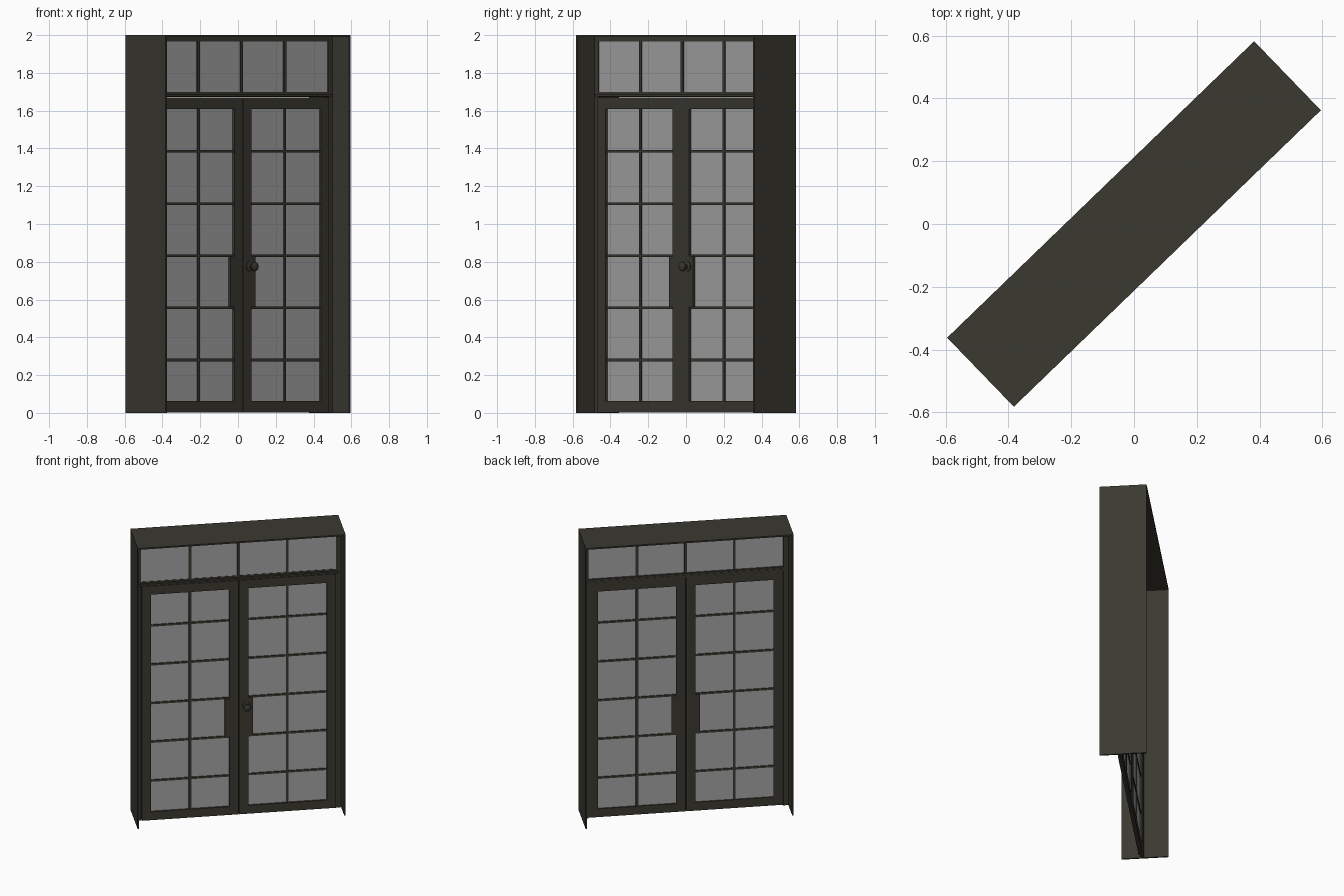
import bpy, bmesh, math
from mathutils import Matrix

if "Cube" in bpy.data.objects:
    bpy.data.objects.remove(bpy.data.objects["Cube"])

# The whole doorway is modelled square-on, then turned about z
TURN = Matrix.Rotation(math.radians(44), 4, 'Z')


def material(name, rgb):
    m = bpy.data.materials.new(name)
    m.diffuse_color = (*rgb, 1)
    m.use_nodes = True
    m.node_tree.nodes["Principled BSDF"].inputs["Base Color"].default_value = m.diffuse_color
    return m


WOOD = material("dark_olive_paint", (0.042, 0.040, 0.030))
GLASS = material("grey_glass", (0.38, 0.38, 0.38))


def finish(name, bm, mat):
    bmesh.ops.recalc_face_normals(bm, faces=bm.faces)
    bm.transform(TURN)
    me = bpy.data.meshes.new(name)
    bm.to_mesh(me)
    bm.free()
    me.materials.append(mat)
    ob = bpy.data.objects.new(name, me)
    bpy.context.collection.objects.link(ob)
    return ob


def boxes(name, mat, spans):
    """One object made of boxes given as (x0, x1, y0, y1, z0, z1)."""
    bm = bmesh.new()
    for x0, x1, y0, y1, z0, z1 in spans:
        m = Matrix.Translation(((x0 + x1) / 2, (y0 + y1) / 2, (z0 + z1) / 2))
        m = m @ Matrix.Diagonal((x1 - x0, y1 - y0, z1 - z0, 1))
        bmesh.ops.create_cube(bm, size=1, matrix=m)
    return finish(name, bm, mat)


W, D, H = 0.68, 0.153, 2.0        # half width, half depth, height
T = 0.01                          # casing thickness
FRAME = (-0.027, -0.006)          # front and back of the fixed frame
LEAF = (-0.037, -0.010)           # front and back of the leaves
BAR = (-0.030, -0.014)            # front and back of glazing bars
PANE = (-0.024, -0.020)           # front and back of the glass

# Deep casing: two sides and a head, open at the bottom
boxes("casing", WOOD, [(-W, -W + T, -D, D, 0, H),
                       (W - T, W, -D, D, 0, H),
                       (-W + T, W - T, -D, D, H - T, H)])

# Fixed frame with the transom rail and its small moulding
boxes("fixed_frame", WOOD, [(-W + T, -0.637, *FRAME, 0, H - T),
                            (0.637, W - T, *FRAME, 0, H - T),
                            (-0.637, 0.637, *FRAME, 1.965, H - T),
                            (-0.637, 0.637, *FRAME, 1.672, 1.70),
                            (-0.65, 0.65, -0.042, -0.004, 1.675, 1.688)])

# Transom window
boxes("transom_bars", WOOD, [(x - 0.009, x + 0.009, *BAR, 1.70, 1.965)
                             for x in (-0.318, 0, 0.318)])
boxes("transom_glass", GLASS, [(-0.637, 0.637, *PANE, 1.70, 1.965)])

# Two glazed leaves, mirrored about the middle
for side, s in (("left", -1), ("right", 1)):
    def sp(x0, x1, y, z0, z1):
        a, b = sorted((s * x0, s * x1))
        return (a, b, *y, z0, z1)
    boxes(side + "_leaf", WOOD, [sp(0.0015, 0.063, LEAF, 0.003, 1.67),
                                 sp(0.575, 0.635, LEAF, 0.003, 1.67),
                                 sp(0.063, 0.575, LEAF, 0.003, 0.062),
                                 sp(0.063, 0.575, LEAF, 1.61, 1.67),
                                 sp(0.063, 0.092, LEAF, 0.56, 0.83)])
    bars = [sp(0.310, 0.326, BAR, 0.062, 1.61)]
    bars += [sp(0.063, 0.575, BAR, z - 0.007, z + 0.007)
             for z in (0.28, 0.557, 0.832, 1.108, 1.385)]
    boxes(side + "_glazing_bars", WOOD, bars)
    boxes(side + "_glass", GLASS, [sp(0.063, 0.575, PANE, 0.062, 1.61)])

# Turned door knob on the front of the right leaf: (radius, distance out)
profile = [(0, 0), (0.026, 0), (0.026, 0.005), (0.011, 0.009), (0.010, 0.022),
           (0.020, 0.027), (0.026, 0.036), (0.024, 0.044), (0.014, 0.050), (0, 0.051)]
bm = bmesh.new()
vs = [bm.verts.new((0.05 + r, LEAF[0] - d, 0.775)) for r, d in profile]
es = [bm.edges.new(p) for p in zip(vs, vs[1:])]
bmesh.ops.spin(bm, geom=vs + es, cent=(0.05, 0, 0.775), axis=(0, 1, 0),
               angle=math.tau, steps=20, use_merge=False)
bmesh.ops.remove_doubles(bm, verts=bm.verts, dist=0.0002)
knob = finish("door_knob", bm, WOOD)
bpy.context.view_layer.objects.active = knob
knob.select_set(True)
bpy.ops.object.shade_smooth_by_angle(angle=math.radians(40))
